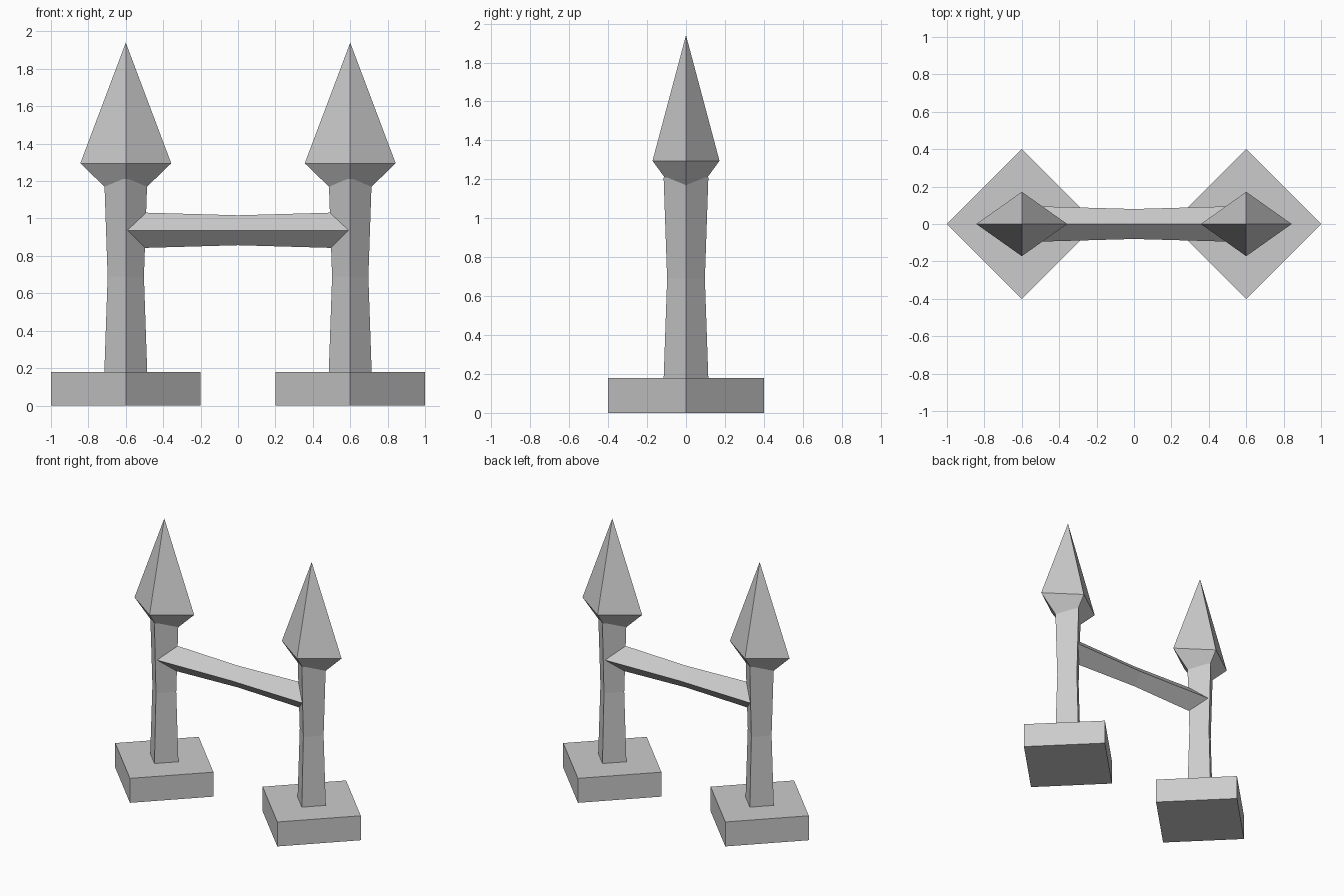
import bpy
import bmesh
from mathutils import Matrix, Vector

cube = bpy.data.objects.get("Cube")
if cube:
    bpy.data.objects.remove(cube, do_unlink=True)

stone = bpy.data.materials.new("grey stone")
stone.use_nodes = True
GREY = (0.6, 0.6, 0.6, 1)
stone.diffuse_color = GREY
stone.node_tree.nodes["Principled BSDF"].inputs["Base Color"].default_value = GREY


def diamond_loft(name, rings, location, rotation=Matrix()):
    """Loft four-sided diamond rings (height, half width, half depth); zero width makes a tip."""
    bm = bmesh.new()
    loops = []
    for h, w, d in rings:
        corners = [(w, 0), (0, d), (-w, 0), (0, -d)] if w else [(0, 0)]
        loops.append([bm.verts.new((x, y, h)) for x, y in corners])
    for low, high in zip(loops, loops[1:]):
        for i in range(4):
            j = (i + 1) % 4
            if len(low) == 1:
                bm.faces.new((low[0], high[j], high[i]))
            elif len(high) == 1:
                bm.faces.new((low[i], low[j], high[0]))
            else:
                bm.faces.new((low[i], low[j], high[j], high[i]))
    for loop in (loops[0], loops[-1]):
        if len(loop) == 4:
            bm.faces.new(loop)
    bmesh.ops.recalc_face_normals(bm, faces=bm.faces)
    bm.transform(rotation)
    mesh = bpy.data.meshes.new(name)
    bm.to_mesh(mesh)
    bm.free()
    mesh.materials.append(stone)
    obj = bpy.data.objects.new(name, mesh)
    obj.location = Vector(location)
    bpy.context.collection.objects.link(obj)
    return obj


# Two matching posts: square base, waisted shaft, pointed head
for side, x in (("right", -0.6), ("left", 0.6)):
    place = (x, 0, 0)
    diamond_loft(side + "_base", [(0, 0.4, 0.4), (0.18, 0.4, 0.4)], place)
    diamond_loft(side + "_post",
                 [(0.17, 0.115, 0.115), (0.69, 0.097, 0.097), (1.21, 0.115, 0.115)], place)
    diamond_loft(side + "_spear_head",
                 [(1.06, 0, 0), (1.295, 0.243, 0.172), (1.94, 0, 0)], place)

# Crossbar, slimmer in the middle, running between the posts
diamond_loft("crossbar",
             [(-0.6, 0.097, 0.097), (0, 0.08, 0.08), (0.6, 0.097, 0.097)],
             (0, 0, 0.937), Matrix.Rotation(1.5707963, 4, "Y"))
